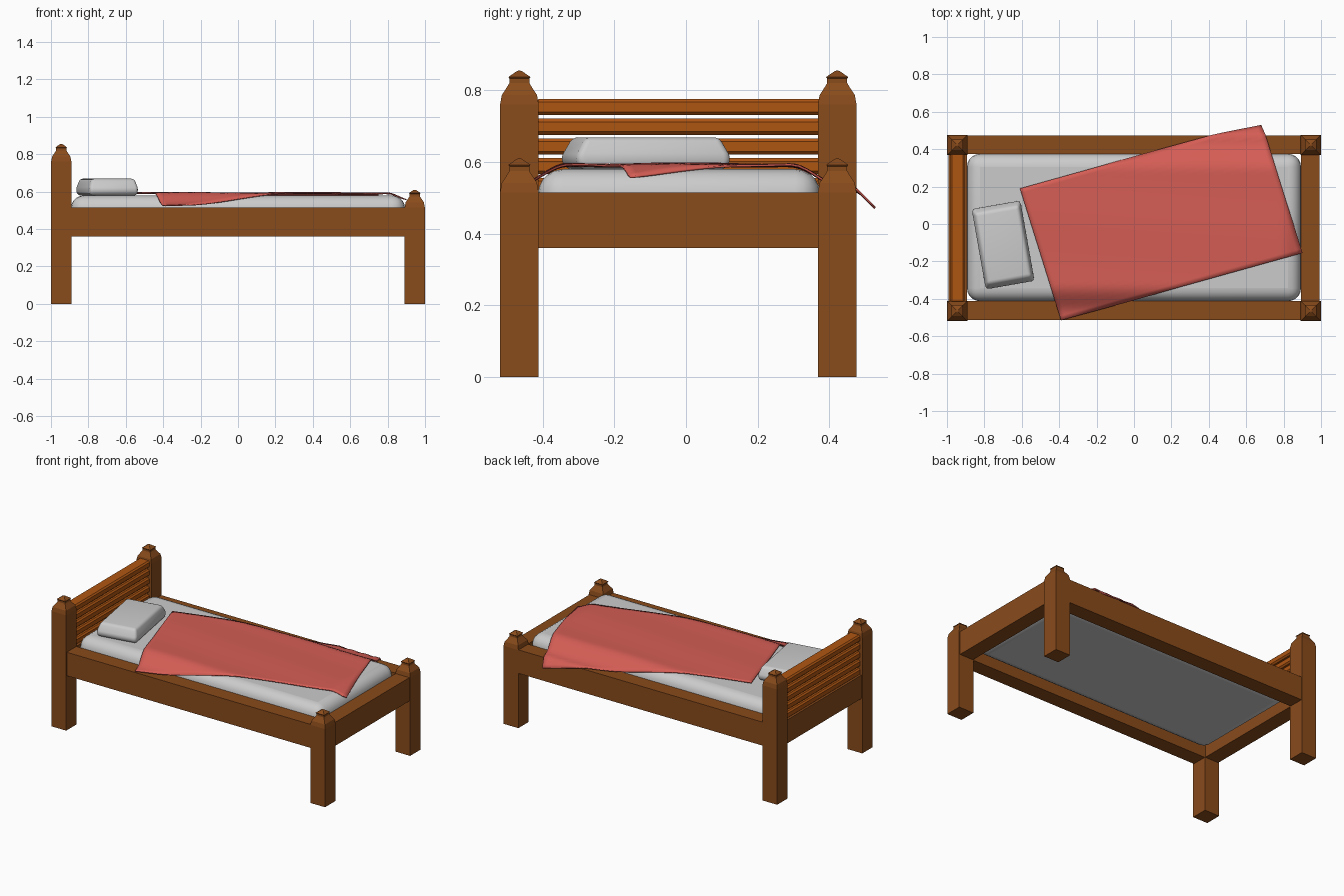
import bpy, math
from mathutils import Vector

if "Cube" in bpy.data.objects:
    bpy.data.objects.remove(bpy.data.objects["Cube"])


def material(name, rgb):
    m = bpy.data.materials.new(name)
    m.diffuse_color = (*rgb, 1)
    m.use_nodes = True
    m.node_tree.nodes["Principled BSDF"].inputs["Base Color"].default_value = m.diffuse_color
    return m


WOOD = material("wood", (0.25, 0.07, 0.011))
SLAT = material("slat_wood", (0.43, 0.093, 0.006))
RED = material("blanket_red", (0.66, 0.11, 0.09))


def mesh_object(name, verts, faces, mat=None):
    me = bpy.data.meshes.new(name)
    me.from_pydata(verts, [], faces)
    ob = bpy.data.objects.new(name, me)
    bpy.context.collection.objects.link(ob)
    if mat:
        me.materials.append(mat)
    return ob


def loft(name, rings, mat=None, cx=0, cy=0):
    """Stack of rectangles given as (half_x, half_y, z)."""
    verts, faces = [], []
    for hx, hy, z in rings:
        verts += [(cx + sx * hx, cy + sy * hy, z)
                  for sx, sy in ((-1, -1), (1, -1), (1, 1), (-1, 1))]
    for r in range(len(rings) - 1):
        a = r * 4
        faces += [(a + i, a + (i + 1) % 4, a + 4 + (i + 1) % 4, a + 4 + i) for i in range(4)]
    n = len(verts)
    faces += [(3, 2, 1, 0), (n - 4, n - 3, n - 2, n - 1)]
    return mesh_object(name, verts, faces, mat)


def box(name, x0, x1, y0, y1, z0, z1, mat=None, bevel=0, segments=1):
    hx, hy = (x1 - x0) / 2, (y1 - y0) / 2
    ob = loft(name, [(hx, hy, z0), (hx, hy, z1)], mat, (x0 + x1) / 2, (y0 + y1) / 2)
    if bevel:
        add_bevel(ob, bevel, segments)
    return ob


def add_bevel(ob, width, segments):
    b = ob.modifiers.new("bevel", "BEVEL")
    b.width, b.segments, b.limit_method = width, segments, 'NONE'


def smooth(ob, angle=60):
    bpy.ops.object.select_all(action='DESELECT')
    bpy.context.view_layer.objects.active = ob
    ob.select_set(True)
    bpy.ops.object.shade_smooth_by_angle(angle=math.radians(angle))


# Posts with stepped pointed caps
for end, x, h in (("head", -0.945, 0.855), ("foot", 0.945, 0.61)):
    for side, y in (("front", -0.465), ("back", 0.422)):
        profile = [(0.054, -0.095), (0.049, -0.068), (0.034, -0.045), (0.028, -0.035),
                   (0.028, -0.022), (0.031, -0.018), (0.008, -0.002), (0.003, 0)]
        rings = [(0.054, 0.054, 0)] + [(w, w, h + d) for w, d in profile]
        loft(f"{end}_{side}_post", rings, WOOD, x, y)

# Side and end rails
box("front_rail", -0.9, 0.9, -0.513, -0.413, 0.36, 0.515, WOOD)
box("back_rail", -0.9, 0.9, 0.373, 0.473, 0.36, 0.515, WOOD)
box("head_rail", -0.993, -0.893, -0.42, 0.38, 0.36, 0.515, WOOD)
box("foot_rail", 0.893, 0.993, -0.42, 0.38, 0.36, 0.515, WOOD)

# Headboard slats
for i in range(5):
    top = 0.776 - 0.055 * i
    box(f"headboard_slat_{i + 1}", -0.983, -0.905, -0.42, 0.38, top - 0.045, top, SLAT, 0.009)

# Mattress
smooth(box("mattress", -0.893, 0.893, -0.413, 0.375, 0.395, 0.58, None, 0.07, 5))

# Pillow, turned slightly
pillow = loft("pillow", [(0.125, 0.205, 0), (0.135, 0.222, 0.03), (0.117, 0.19, 0.09)])
add_bevel(pillow, 0.026, 4)
pillow.location = (-0.70, -0.112, 0.579)
pillow.rotation_euler.z = math.radians(10)
smooth(pillow, 80)


# Blanket draped over mattress edges and rails
def ease(t):
    t = min(max(t, 0), 1)
    return t * t * (3 - 2 * t)


def drape(x, y):
    ripple = 0.004 * math.sin(9 * y + 5 * x) * math.sin(4 * x - 6 * y)
    z = 0.592 + ripple
    z -= 0.066 * max(ease((-0.33 - y) / 0.15), ease((y - 0.29) / 0.15))
    z -= 0.035 * ease((x - 0.80) / 0.11)
    over = max(0, y - 0.475)
    return x, y - 0.3 * over, max(z, 0.522) - 0.7 * over


corner, along, across = Vector((-0.39, -0.515)), Vector((1.29, 0.36)), Vector((-0.22, 0.705))
NU, NV = 48, 30
verts = [drape(*(corner + along * (i / NU) + across * (j / NV)))
         for j in range(NV + 1) for i in range(NU + 1)]
faces = []
for j in range(NV):
    for i in range(NU):
        a = j * (NU + 1) + i
        faces.append((a, a + 1, a + NU + 2, a + NU + 1))
blanket = mesh_object("blanket", verts, faces, RED)
thick = blanket.modifiers.new("thickness", "SOLIDIFY")
thick.thickness, thick.offset = 0.006, 0
smooth(blanket)
